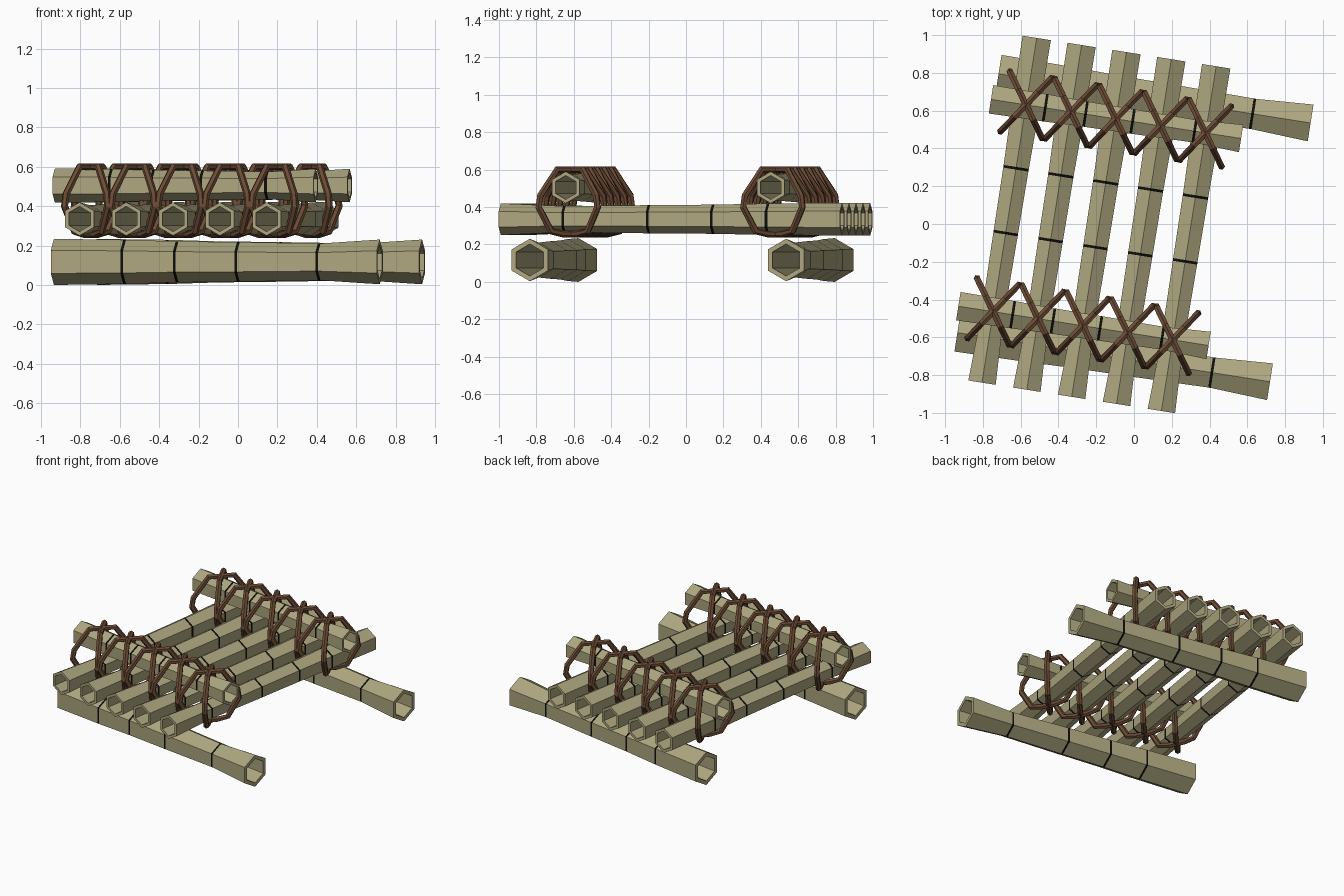
import bpy, bmesh, math
from mathutils import Vector

if "Cube" in bpy.data.objects:
    bpy.data.objects.remove(bpy.data.objects["Cube"])


def material(name, rgb):
    m = bpy.data.materials.new(name)
    m.diffuse_color = (*rgb, 1)
    m.use_nodes = True
    m.node_tree.nodes["Principled BSDF"].inputs["Base Color"].default_value = m.diffuse_color
    return m


bamboo = material("bamboo", (0.42, 0.385, 0.215))
node_black = material("node black", (0.004, 0.004, 0.003))
rope_brown = material("rope brown", (0.15, 0.07, 0.035))

# The raft is turned 9 degrees: U runs along the cross poles, V along the deck
A = math.radians(9)
U = Vector((math.cos(A), -math.sin(A), 0))
V = Vector((math.sin(A), math.cos(A), 0))
UP = Vector((0, 0, 1))

# Bamboo joints: (fraction of length, fraction of end radius)
STATIONS = [(0, 1), (0.217, 0.96), (0.378, 0.89), (0.566, 0.86), (0.814, 0.8), (1, 0.97)]
BAND = 0.007


def pole(name, start, end, r):
    """Hollow six-sided bamboo pole with flush black joint bands."""
    start, end = Vector(start), Vector(end)
    axis = end - start
    length = axis.length
    axis.normalize()
    side = axis.cross(UP)
    outer = []
    for f, k in STATIONS:
        if f in (0, 1):
            outer.append((f * length, k * r))
        else:
            outer += [(f * length - BAND, k * r), (f * length + BAND, k * r)]
    inner = [(0, 0.75 * r), (length, 0.73 * r)]
    profile = outer + inner[::-1]
    bm = bmesh.new()
    rings = []
    for d, rad in profile:
        rings.append([bm.verts.new(start + axis * d + rad * (
            UP * math.cos(i * math.pi / 3) + side * math.sin(i * math.pi / 3)))
            for i in range(6)])
    for j in range(len(rings)):
        a, b = rings[j], rings[(j + 1) % len(rings)]
        for i in range(6):
            n = (i + 1) % 6
            f = bm.faces.new((a[i], a[n], b[n], b[i]))
            f.material_index = 1 if j in (1, 3, 5, 7) else 0
    bmesh.ops.recalc_face_normals(bm, faces=bm.faces)
    me = bpy.data.meshes.new(name)
    bm.to_mesh(me)
    bm.free()
    me.materials.append(bamboo)
    me.materials.append(node_black)
    bpy.context.collection.objects.link(bpy.data.objects.new(name, me))


# Bottom runners
pole("front_runner", (-0.935, -0.575, 0.117), (0.72, -0.835, 0.117), 0.117)
pole("back_runner", (-0.717, 0.795, 0.117), (0.935, 0.535, 0.117), 0.117)

# Deck poles, laid from back to front
for i in range(5):
    o = Vector((0.2375, -0.0375, 0)) * i
    pole(f"deck_pole_{i + 1}", Vector((-0.515, 0.985, 0.335)) + o,
         Vector((-0.805, -0.84, 0.335)) + o, 0.0875)

# Top cross poles
pole("front_cross_pole", (-0.93, -0.435, 0.505), (0.395, -0.643, 0.505), 0.0875)
pole("back_cross_pole", (-0.757, 0.66, 0.505), (0.567, 0.453, 0.505), 0.0875)

# Rope loop outline: (distance along diagonal, height)
HALF = [(0.085, 0.60), (0.185, 0.46), (0.195, 0.40), (0.12, 0.27), (0.05, 0.257)]
LOOP = HALF + [(-w, z) for w, z in reversed(HALF)]


def rope_loop(name, centre, direction, r=0.019, sides=6):
    pts = [centre + direction * w + UP * z for w, z in LOOP]
    normal = direction.cross(UP)
    n = len(pts)
    bm = bmesh.new()
    rings = []
    for j, p in enumerate(pts):
        t = (pts[(j + 1) % n] - pts[j - 1]).normalized()
        out = t.cross(normal)
        rings.append([bm.verts.new(p + r * (out * math.cos(k * math.tau / sides)
                      + normal * math.sin(k * math.tau / sides))) for k in range(sides)])
    for j in range(n):
        a, b = rings[j], rings[(j + 1) % n]
        for k in range(sides):
            m = (k + 1) % sides
            bm.faces.new((a[k], a[m], b[m], b[k]))
    bmesh.ops.recalc_face_normals(bm, faces=bm.faces)
    me = bpy.data.meshes.new(name)
    bm.to_mesh(me)
    bm.free()
    me.materials.append(rope_brown)
    bpy.context.collection.objects.link(bpy.data.objects.new(name, me))


# Crossed lashings at every deck / cross pole crossing
for row, first in (("front", (-0.746, -0.463, 0)), ("back", (-0.572, 0.631, 0))):
    for i in range(5):
        c = Vector(first) + Vector((0.2375, -0.0375, 0)) * i
        for s, tag in ((1, "a"), (-1, "b")):
            rope_loop(f"{row}_lashing_{i + 1}{tag}", c, (U * 0.57 * s + V * 0.82).normalized())
